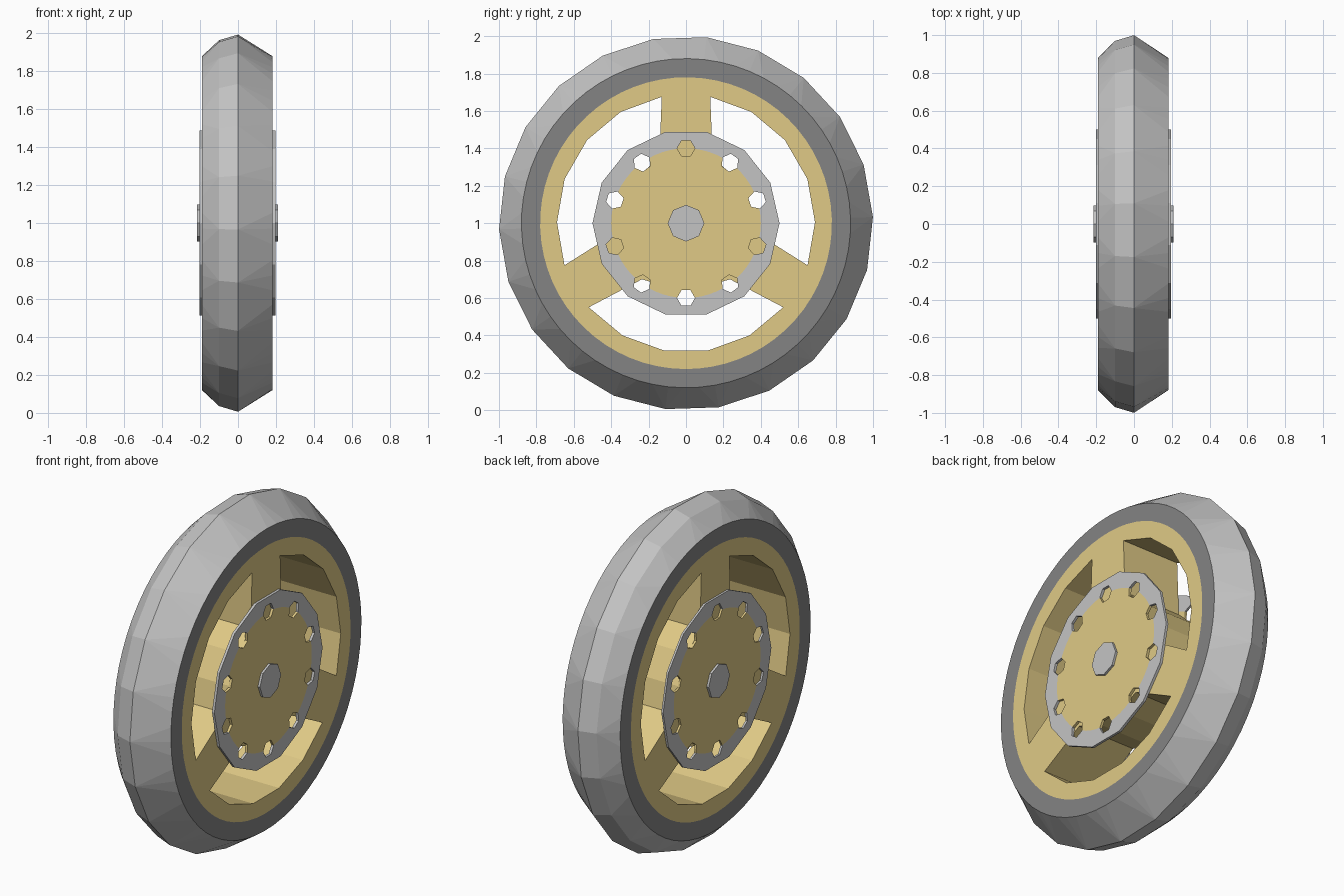
import bpy, bmesh, math
from math import sin, cos, pi, radians

if "Cube" in bpy.data.objects:
    bpy.data.objects.remove(bpy.data.objects["Cube"])

CENTER_Z = 1.0
LEFT, RIGHT = -0.19, 0.182


def material(name, rgb):
    m = bpy.data.materials.new(name)
    m.diffuse_color = (*rgb, 1.0)
    m.use_nodes = True
    m.node_tree.nodes["Principled BSDF"].inputs["Base Color"].default_value = m.diffuse_color
    return m


LIGHT = material("light_grey", (0.55, 0.55, 0.55))
DARK = material("dark_grey", (0.23, 0.23, 0.23))
GOLD = material("pale_gold", (0.745, 0.59, 0.238))


def finish(bm, name, *mats):
    bmesh.ops.recalc_face_normals(bm, faces=bm.faces[:])
    mesh = bpy.data.meshes.new(name)
    bm.to_mesh(mesh)
    bm.free()
    for m in mats:
        mesh.materials.append(m)
    ob = bpy.data.objects.new(name, mesh)
    ob.location.z = CENTER_Z
    bpy.context.collection.objects.link(ob)
    return ob


def circle(r, n, start=0.0, cy=0.0, cz=0.0):
    return [(cy + r * cos(start + 2 * pi * i / n), cz + r * sin(start + 2 * pi * i / n))
            for i in range(n)]


def rotate(points, a):
    return [(y * cos(a) - z * sin(a), y * sin(a) + z * cos(a)) for y, z in points]


def prisms(name, outlines, x0, x1, mat):
    """Extrude (y, z) outlines along x into one object."""
    bm = bmesh.new()
    for pts in outlines:
        a = [bm.verts.new((x0, y, z)) for y, z in pts]
        b = [bm.verts.new((x1, y, z)) for y, z in pts]
        bm.faces.new(a)
        bm.faces.new(b)
        for i in range(len(a)):
            j = (i + 1) % len(a)
            bm.faces.new((a[i], a[j], b[j], b[i]))
    return finish(bm, name, mat)


def cut(ob, cutter):
    cutter.hide_render = True
    mod = ob.modifiers.new("cut", 'BOOLEAN')
    mod.operation = 'DIFFERENCE'
    mod.solver = 'EXACT'
    mod.object = cutter
    bpy.context.view_layer.objects.active = ob
    bpy.ops.object.modifier_apply(modifier=mod.name)


# Tyre: coarse 22-sided tread joined to finely rounded side walls
COARSE, FINE = 22, 66
START = radians(83.7)
bm = bmesh.new()
rings = []
for x, r, n in [(LEFT, 0.78, FINE), (LEFT, 0.88, FINE), (-0.10, 0.97, COARSE),
                (0.0, 1.0, COARSE), (RIGHT, 0.88, FINE), (RIGHT, 0.78, FINE)]:
    rings.append([bm.verts.new((x, y, z)) for y, z in circle(r, n, START)])


def bridge(a, b, mat):
    if len(a) < len(b):
        a, b = b, a
    n = len(b)
    for i in range(n):
        b0, b1 = b[i], b[(i + 1) % n]
        if len(a) == n:
            faces = [(a[i], a[(i + 1) % n], b1, b0)]
        else:
            q = [a[(3 * i + k) % len(a)] for k in range(4)]
            faces = [(q[0], q[1], b0), (q[1], b1, b0), (q[1], q[2], b1), (q[2], q[3], b1)]
        for f in faces:
            bm.faces.new(f).material_index = mat


for k in range(6):
    bridge(rings[k], rings[(k + 1) % 6], 1 if k in (0, 4, 5) else 0)
finish(bm, "tyre", LIGHT, DARK)

# Three-spoke wheel body with window openings
body = prisms("spoked_wheel", [circle(0.78, FINE, START)], LEFT, RIGHT, GOLD)
half = [(0.12, -0.68), (0.34, -0.60), (0.52, -0.45), (0.235, -0.30), (0.09, -0.345)]
window = half + [(-y, z) for y, z in reversed(half)]
windows = prisms("window_cutter", [rotate(window, k * 2 * pi / 3) for k in range(3)],
                 -0.4, 0.4, GOLD)
cut(body, windows)

# Hub plates on both sides: gold disc in a 14-sided grey ring, ten bolt holes
hole = circle(0.048, 6, 0, 0, 0.40)
holes = prisms("hole_cutter", [rotate(hole, k * pi / 5) for k in range(10)], -0.5, 0.5, LIGHT)
core = prisms("disc_cutter", [circle(0.40, 60)], -0.6, 0.6, LIGHT)
for side, x0, x1, cap in [("left", -0.202, LEFT, -0.215), ("right", RIGHT, 0.197, 0.21)]:
    ring = prisms(side + "_hub_ring", [circle(0.5, 14)], x0, x1, LIGHT)
    cut(ring, core)
    cut(ring, holes)
    disc = prisms(side + "_hub_disc", [circle(0.40, 60)], x0, x1, GOLD)
    cut(disc, holes)
    # Axle cap
    face = x0 if side == "left" else x1
    prisms(side + "_axle_cap", [circle(0.098, 8)], min(face, cap), max(face, cap), LIGHT)

for helper in (windows, holes, core):
    bpy.data.objects.remove(helper)
